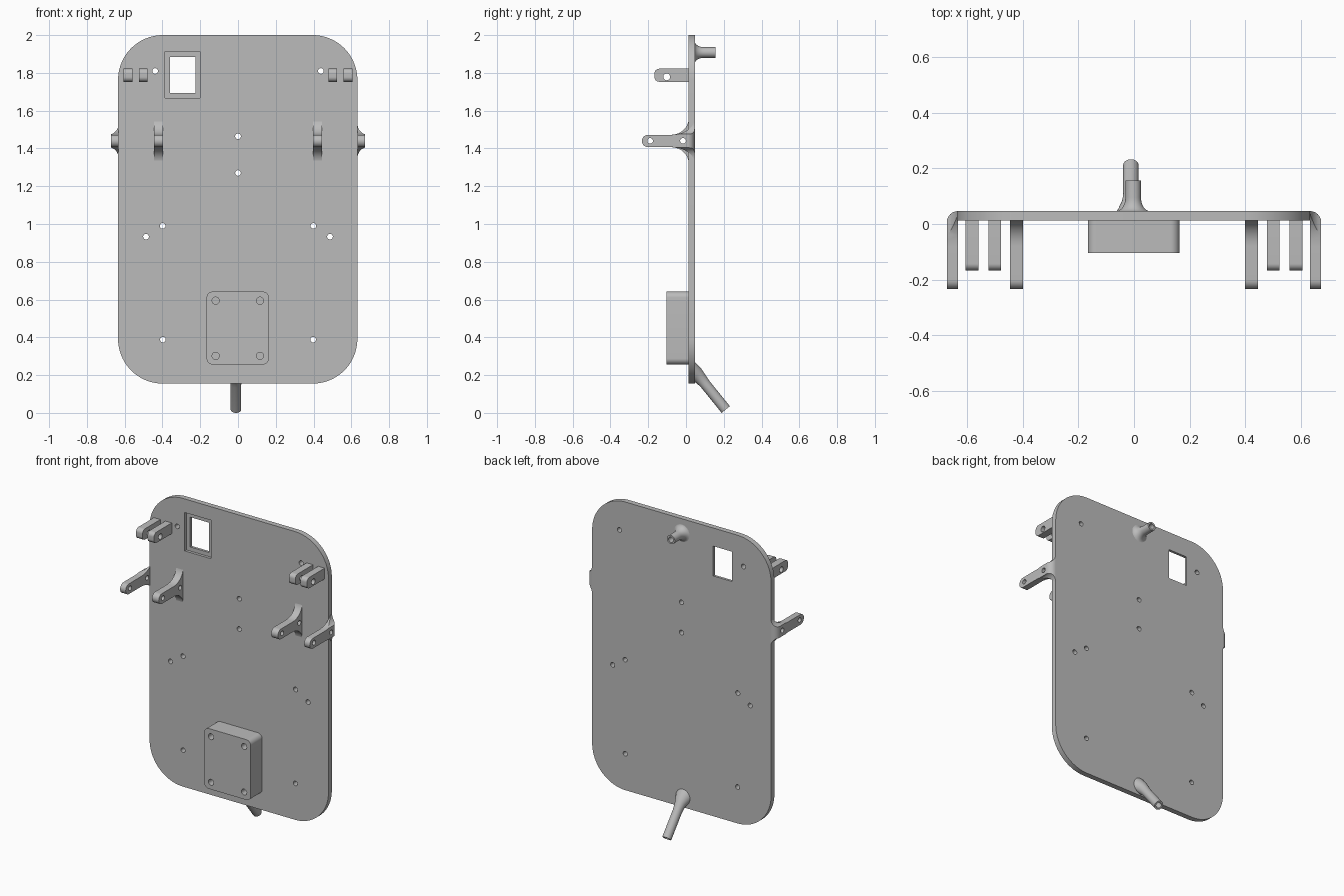
import bpy, bmesh
from math import sin, cos, pi, radians
from mathutils import Vector

if "Cube" in bpy.data.objects:
    bpy.data.objects.remove(bpy.data.objects["Cube"])

grey = bpy.data.materials.new("plain grey")
grey.use_nodes = True
COLOUR = (0.5, 0.5, 0.5, 1)
grey.diffuse_color = COLOUR
grey.node_tree.nodes["Principled BSDF"].inputs["Base Color"].default_value = COLOUR

FRONT, BACK = 0.0125, 0.0465   # plate faces


def finish(name, bm):
    bmesh.ops.recalc_face_normals(bm, faces=bm.faces)
    mesh = bpy.data.meshes.new(name)
    bm.to_mesh(mesh)
    bm.free()
    mesh.materials.append(grey)
    ob = bpy.data.objects.new(name, mesh)
    bpy.context.collection.objects.link(ob)
    return ob


def prism(name, outlines, axis, a, b):
    """Extrude 2D outlines along an axis from a to b."""
    place = {"X": lambda u, v, w: (w, u, v),
             "Y": lambda u, v, w: (u, w, v),
             "Z": lambda u, v, w: (u, v, w)}[axis]
    bm = bmesh.new()
    for pts in outlines:
        lo = [bm.verts.new(place(u, v, a)) for u, v in pts]
        hi = [bm.verts.new(place(u, v, b)) for u, v in pts]
        bm.faces.new(lo)
        bm.faces.new(hi)
        for i in range(len(lo)):
            j = i - 1
            bm.faces.new((lo[j], lo[i], hi[i], hi[j]))
    return finish(name, bm)


def arc(cx, cy, rx, ry, start, end, n=10):
    angles = [radians(start + (end - start) * i / n) for i in range(n + 1)]
    return [(cx + rx * cos(t), cy + ry * sin(t)) for t in angles]


def circle(cx, cy, r, n=24):
    return arc(cx, cy, r, r, 0, 360, n)[:-1]


def rounded(x0, x1, y0, y1, r, n=10):
    return (arc(x1 - r, y1 - r, r, r, 0, 90, n) + arc(x0 + r, y1 - r, r, r, 90, 180, n)
            + arc(x0 + r, y0 + r, r, r, 180, 270, n) + arc(x1 - r, y0 + r, r, r, 270, 360, n))


def box(x0, x1, y0, y1):
    return [(x0, y0), (x1, y0), (x1, y1), (x0, y1)]


def boolean(ob, cutter, operation="DIFFERENCE"):
    mod = ob.modifiers.new("cut", "BOOLEAN")
    mod.operation, mod.solver, mod.object = operation, "EXACT", cutter
    bpy.context.view_layer.objects.active = ob
    bpy.ops.object.modifier_apply(modifier=mod.name)
    bpy.data.objects.remove(cutter)


def tube(name, x, rings, n=32):
    """Loft circles given as (y, z, radius, downward tilt in degrees)."""
    bm = bmesh.new()
    loops = []
    for y, z, r, tilt in rings:
        t = radians(tilt)
        up = Vector((0, sin(t), cos(t)))
        centre = Vector((x, y, z))
        loops.append([bm.verts.new(centre + Vector((r * cos(2 * pi * i / n), 0, 0))
                                   + up * r * sin(2 * pi * i / n)) for i in range(n)])
    for lo, hi in zip(loops, loops[1:]):
        for i in range(n):
            bm.faces.new((lo[i - 1], lo[i], hi[i], hi[i - 1]))
    bm.faces.new(loops[0])
    bm.faces.new(loops[-1])
    return finish(name, bm)


# Back plate with screw holes and recessed window
plate = prism("back_plate", [rounded(-0.635, 0.632, 0.155, 2.0, 0.237, 20)], "Y", FRONT, BACK)
holes = [(0, 1.464), (0, 1.27)]
for s in (-1, 1):
    holes += [(s * 0.439, 1.81), (s * 0.399, 0.99), (s * 0.487, 0.933), (s * 0.398, 0.388)]
boolean(plate, prism("hole_cutter", [circle(x, z, 0.015) for x, z in holes], "Y", -0.1, 0.1))
boolean(plate, prism("recess_cutter", [box(-0.386, -0.2, 1.667, 1.913)], "Y", -0.1, 0.03))
boolean(plate, prism("window_cutter", [box(-0.36, -0.225, 1.693, 1.884)], "Y", -0.1, 0.1))

# Mounting block with blind screw holes
block = prism("mounting_block", [rounded(-0.166, 0.163, 0.256, 0.642, 0.032)], "Y", -0.104, FRONT)
sockets = [circle(x, z, 0.019) for x in (-0.118, 0.116) for z in (0.302, 0.594)]
boolean(block, prism("socket_cutter", sockets, "Y", -0.2, -0.03))


# Side profile of a hinge arm with a flared root
def arm_profile(root):
    lo, hi, flare, r = 1.407, 1.472, 0.088, 0.0325
    start = -0.08
    top = arc(start, hi + flare, root - start, flare, 0, -90)
    tip = arc(-0.2335 + r, (lo + hi) / 2, r, r, 90, 270, 16)
    bottom = arc(start, lo - flare, root - start, flare, 90, 0)
    return top + tip + bottom


for s, side in ((-1, "right"), (1, "left")):
    def pin_holes(arm):
        pins = [circle(y, 1.44, 0.015) for y in (-0.19, -0.016)]
        boolean(arm, prism("pin_cutter", pins, "X", -1, 1))

    # Inner arm
    inner = prism("inner_arm_" + side, [arm_profile(FRONT + 0.002)], "X", s * 0.398, s * 0.446)
    pin_holes(inner)

    # Outer arm, faired into the plate edge and rounded at the back
    outer = prism("outer_arm_" + side, [arm_profile(BACK)], "X", s * 0.632, s * 0.672)
    bump = (arc(0.68, 1.535, 0.048, 0.06, 180, 260)
            + arc(0.68, 1.345, 0.048, 0.06, 100, 180))
    bump = [(s * x, z) for x, z in [(0.6, 1.535)] + bump + [(0.6, 1.345)]]
    boolean(outer, prism("bump_cutter", [bump], "Y", -0.5, 0.5), "INTERSECT")
    plan = [(0.6, -0.5), (0.68, -0.5)] + arc(0.632, 0.006, 0.0402, 0.0402, 0, 90) + [(0.6, BACK)]
    plan[1] = (0.6722, -0.5)
    boolean(outer, prism("plan_cutter", [[(s * x, y) for x, y in plan]], "Z", 1, 2), "INTERSECT")
    pin_holes(outer)

    # Pair of upper lugs
    lug = ([(FRONT + 0.002, 1.753), (FRONT + 0.002, 1.822)]
           + arc(-0.142, 1.797, 0.025, 0.025, 90, 180)
           + arc(-0.142, 1.778, 0.025, 0.025, 180, 270))
    for label, x0, x1 in (("inner", 0.478, 0.523), ("outer", 0.559, 0.605)):
        ob = prism(label + "_lug_" + side, [lug], "X", s * x0, s * x1)
        boolean(ob, prism("pin_cutter", [circle(-0.102, 1.779, 0.018)], "X", -1, 1))

# Upper peg: flared root, straight shaft, hollow end
R, BORE = 0.028, 0.017
flare = [(0.095 - 0.05 * cos(t), 1.908, R + 0.035 * (1 - sin(t)), 0)
         for t in [i * pi / 16 for i in range(9)]]
tube("upper_peg", -0.003, flare + [(0.157, 1.908, R, 0), (0.157, 1.908, BORE, 0),
                                   (0.06, 1.908, BORE, 0)])

# Lower peg: same idea, sloping backwards and down
TILT = 51
dy, dz = cos(radians(TILT)), -sin(radians(TILT))
end_y, end_z = 0.2105, 0.0177


def along(back, r, tilt=TILT):
    return (end_y - back * dy, end_z - back * dz, r, tilt)


root = [(0.043, 0.222, 0.052, 0), along(0.235, 0.041, 22), along(0.215, 0.034, 38),
        along(0.19, 0.03), along(0.17, R)]
tube("lower_peg", -0.011, root + [along(0, R), along(0, BORE), along(0.15, BORE)])

# Smooth the curved surfaces, keep edges crisp
bpy.ops.object.select_all(action="DESELECT")
for ob in bpy.context.collection.objects:
    if ob.type == "MESH":
        ob.select_set(True)
        bpy.context.view_layer.objects.active = ob
bpy.ops.object.shade_smooth_by_angle(angle=radians(30))
